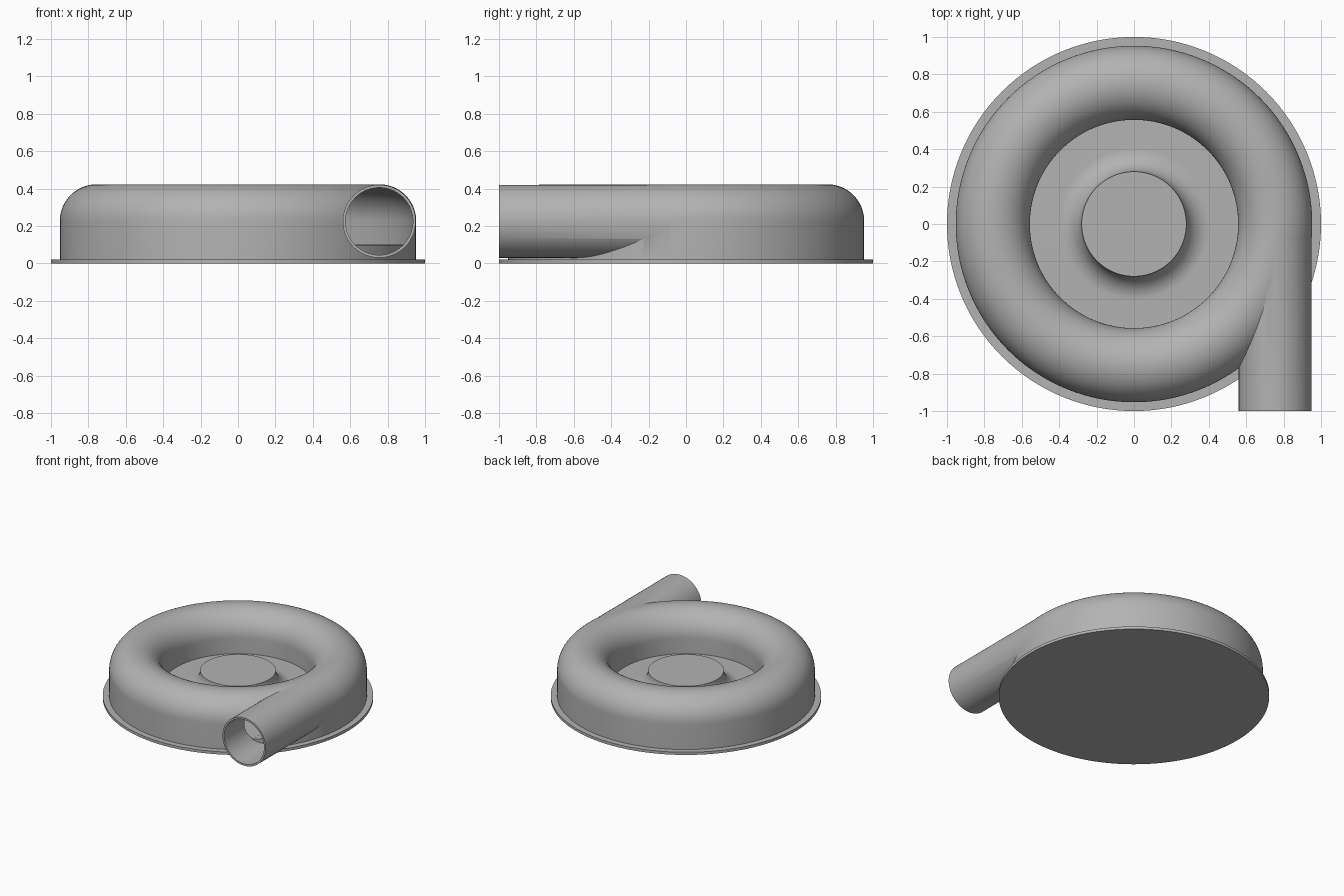
import bpy, bmesh
from math import sin, cos, pi, radians
from mathutils import Matrix, Vector

if "Cube" in bpy.data.objects:
    bpy.data.objects.remove(bpy.data.objects["Cube"], do_unlink=True)

grey = bpy.data.materials.new("plain grey")
grey.use_nodes = True
COLOUR = (0.45, 0.45, 0.45, 1)
grey.diffuse_color = COLOUR
grey.node_tree.nodes["Principled BSDF"].inputs["Base Color"].default_value = COLOUR

SEGMENTS = 128
RING, MID = 0.755, 0.225      # centre of the scroll section
FLOOR, HUB = 0.1, 0.28


def finish(name, bm):
    bmesh.ops.remove_doubles(bm, verts=bm.verts, dist=1e-5)
    bmesh.ops.recalc_face_normals(bm, faces=bm.faces)
    mesh = bpy.data.meshes.new(name)
    bm.to_mesh(mesh)
    bm.free()
    mesh.materials.append(grey)
    obj = bpy.data.objects.new(name, mesh)
    bpy.context.collection.objects.link(obj)
    return obj


def arc(cx, cz, r, start, end, steps=24):
    angles = [radians(start + (end - start) * i / steps) for i in range(steps + 1)]
    return [(cx + r * cos(a), cz + r * sin(a)) for a in angles]


def lathe(name, profile, closed=False):
    bm = bmesh.new()
    vs = [bm.verts.new((r, 0, z)) for r, z in profile]
    pairs = list(zip(vs, vs[1:])) + ([(vs[-1], vs[0])] if closed else [])
    edges = [bm.edges.new(p) for p in pairs]
    bmesh.ops.spin(bm, geom=vs + edges, cent=(0, 0, 0), axis=(0, 0, 1),
                   angle=2 * pi, steps=SEGMENTS, use_merge=False)
    return finish(name, bm)


def pipe(name, radius, y0, y1):
    bm = bmesh.new()
    place = Matrix.Translation(Vector((RING, (y0 + y1) / 2, MID))) @ Matrix.Rotation(pi / 2, 4, "X")
    bmesh.ops.create_cone(bm, cap_ends=True, segments=64, radius1=radius,
                          radius2=radius, depth=y1 - y0, matrix=place)
    return finish(name, bm)


def combine(target, tool, operation):
    mod = target.modifiers.new(tool.name, "BOOLEAN")
    mod.operation, mod.object, mod.solver = operation, tool, "EXACT"
    bpy.context.view_layer.objects.active = target
    bpy.ops.object.modifier_apply(modifier=mod.name)
    bpy.data.objects.remove(tool, do_unlink=True)


# Flanged base, scroll ring, sunken floor and flared hub in one turned profile
R = 0.198
fillet = MID - FLOOR
profile = [(0, 0), (1, 0), (1, 0.022), (RING + R, 0.022)]
profile += arc(RING, MID, R, 0, 180, 32)
profile += [(RING - R, FLOOR)]
profile += arc(HUB + fillet, MID, fillet, 270, 180, 16)
profile += [(0, MID)]
casing = lathe("scroll_casing", profile)

# Tangential outlet
combine(casing, pipe("outlet_pipe", 0.195, -1, 0), "UNION")

# Hollow channel and outlet bore
channel = arc(RING, MID, 0.183, 0, 180, 32)
channel += [(RING - 0.183, FLOOR), (RING + 0.183, FLOOR)]
combine(casing, lathe("channel_cutter", channel, closed=True), "DIFFERENCE")
combine(casing, pipe("bore_cutter", 0.18, -1.1, 0.003), "DIFFERENCE")

# Raised channel floor, closing the lower part of the bore
plug = lathe("channel_floor", [(0, 0.01), (0.945, 0.01), (0.945, FLOOR - 0.0005), (0, FLOOR - 0.0005)])
combine(casing, plug, "UNION")

bpy.ops.object.select_all(action="DESELECT")
casing.select_set(True)
bpy.context.view_layer.objects.active = casing
bpy.ops.object.shade_smooth_by_angle(angle=radians(30))
